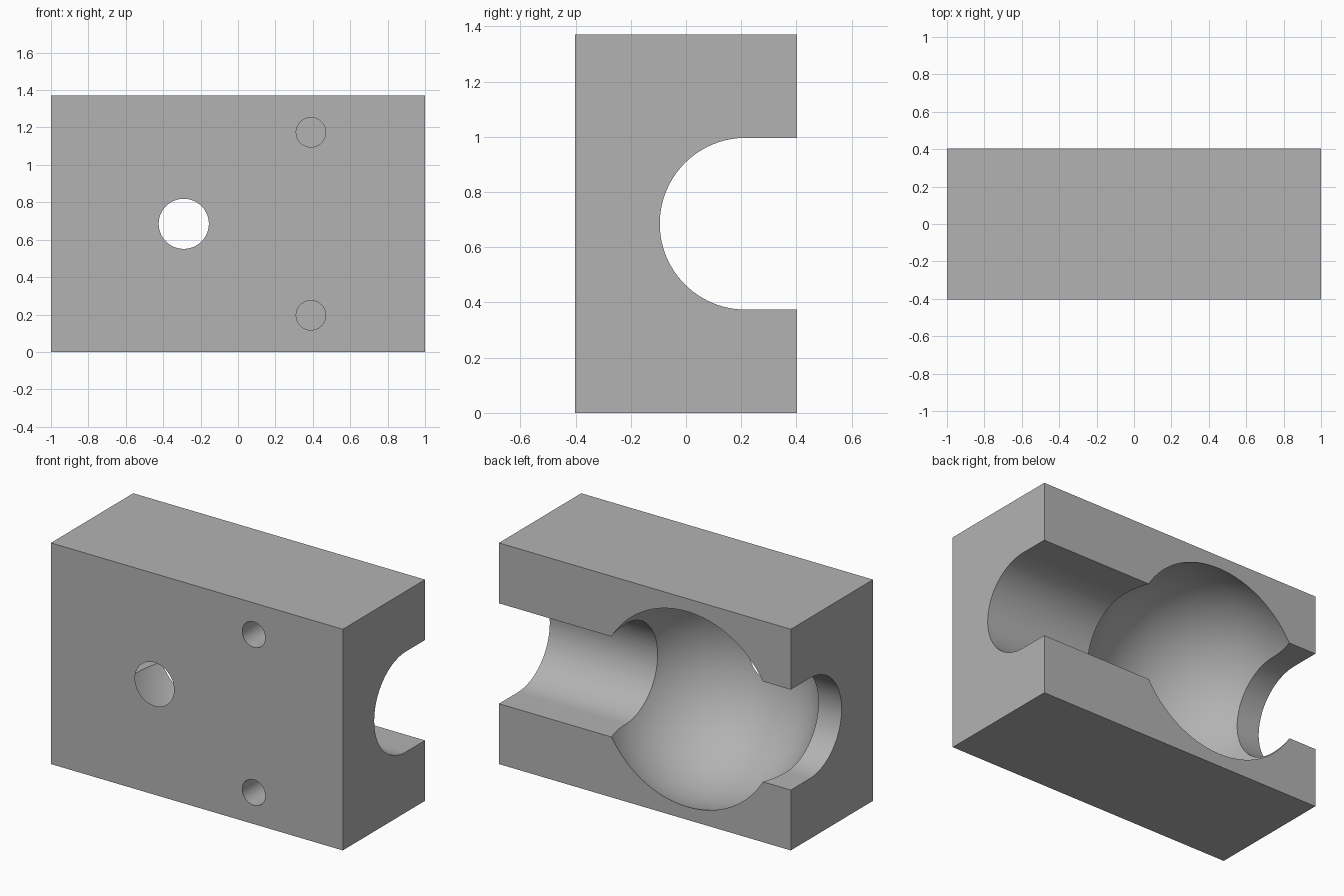
import bpy
import bmesh
from math import pi, sin, cos, radians
from mathutils import Matrix, Vector

if "Cube" in bpy.data.objects:
    bpy.data.objects.remove(bpy.data.objects["Cube"], do_unlink=True)

WIDTH, DEPTH, HEIGHT = 2.0, 0.805, 1.37
MID_Z = HEIGHT / 2
AXIS_Y = 0.216          # shared centre line of channel and cavity
SLOT_R, CAVITY_R, CAVITY_X = 0.311, 0.633, -0.29

grey = bpy.data.materials.new("plain_grey")
grey.use_nodes = True
grey.diffuse_color = (0.45, 0.45, 0.45, 1)
grey.node_tree.nodes["Principled BSDF"].inputs["Base Color"].default_value = (0.45, 0.45, 0.45, 1)


def to_object(name, bm):
    bmesh.ops.recalc_face_normals(bm, faces=bm.faces)
    mesh = bpy.data.meshes.new(name)
    bm.to_mesh(mesh)
    bm.free()
    mesh.materials.append(grey)
    obj = bpy.data.objects.new(name, mesh)
    bpy.context.collection.objects.link(obj)
    return obj


def cut(target, cutter):
    cutter.hide_render = True
    mod = target.modifiers.new("cut", 'BOOLEAN')
    mod.operation, mod.solver, mod.object = 'DIFFERENCE', 'EXACT', cutter
    bpy.context.view_layer.objects.active = target
    bpy.ops.object.modifier_apply(modifier=mod.name)
    bpy.data.objects.remove(cutter, do_unlink=True)


def slot_cutter():
    # Half-round channel with straight walls, open to the back
    bm = bmesh.new()
    steps = 48
    points = [(AXIS_Y - SLOT_R * sin(pi * i / steps), MID_Z + SLOT_R * cos(pi * i / steps))
              for i in range(steps + 1)]
    points += [(1, MID_Z - SLOT_R), (1, MID_Z + SLOT_R)]
    face = bm.faces.new([bm.verts.new((-1.2, y, z)) for y, z in points])
    new = bmesh.ops.extrude_face_region(bm, geom=[face])["geom"]
    bmesh.ops.translate(bm, vec=Vector((2.4, 0, 0)),
                        verts=[g for g in new if isinstance(g, bmesh.types.BMVert)])
    return to_object("channel_cutter", bm)


def cavity_cutter():
    # Ball that just breaks through the front face
    bm = bmesh.new()
    place = Matrix.Translation((CAVITY_X, AXIS_Y, MID_Z)) @ Matrix.Rotation(pi / 2, 4, 'X')
    bmesh.ops.create_uvsphere(bm, u_segments=96, v_segments=64, radius=CAVITY_R, matrix=place)
    return to_object("cavity_cutter", bm)


def hole_cutter(z):
    # Blind bolt hole in the front face
    bm = bmesh.new()
    place = Matrix.Translation((0.39, -0.4, z)) @ Matrix.Rotation(pi / 2, 4, 'X')
    bmesh.ops.create_cone(bm, cap_ends=True, segments=48, radius1=0.079, radius2=0.079,
                          depth=0.9, matrix=place)
    return to_object("hole_cutter", bm)


# Solid block
bm = bmesh.new()
bmesh.ops.create_cube(bm, size=1, matrix=Matrix.Translation((0, 0, MID_Z))
                      @ Matrix.Diagonal((WIDTH, DEPTH, HEIGHT, 1)))
block = to_object("mould_block", bm)

cut(block, slot_cutter())
cut(block, cavity_cutter())
for side in (-1, 1):
    cut(block, hole_cutter(MID_Z + side * 0.489))

bpy.ops.object.select_all(action='DESELECT')
block.select_set(True)
bpy.context.view_layer.objects.active = block
bpy.ops.object.shade_smooth_by_angle(angle=radians(30))
